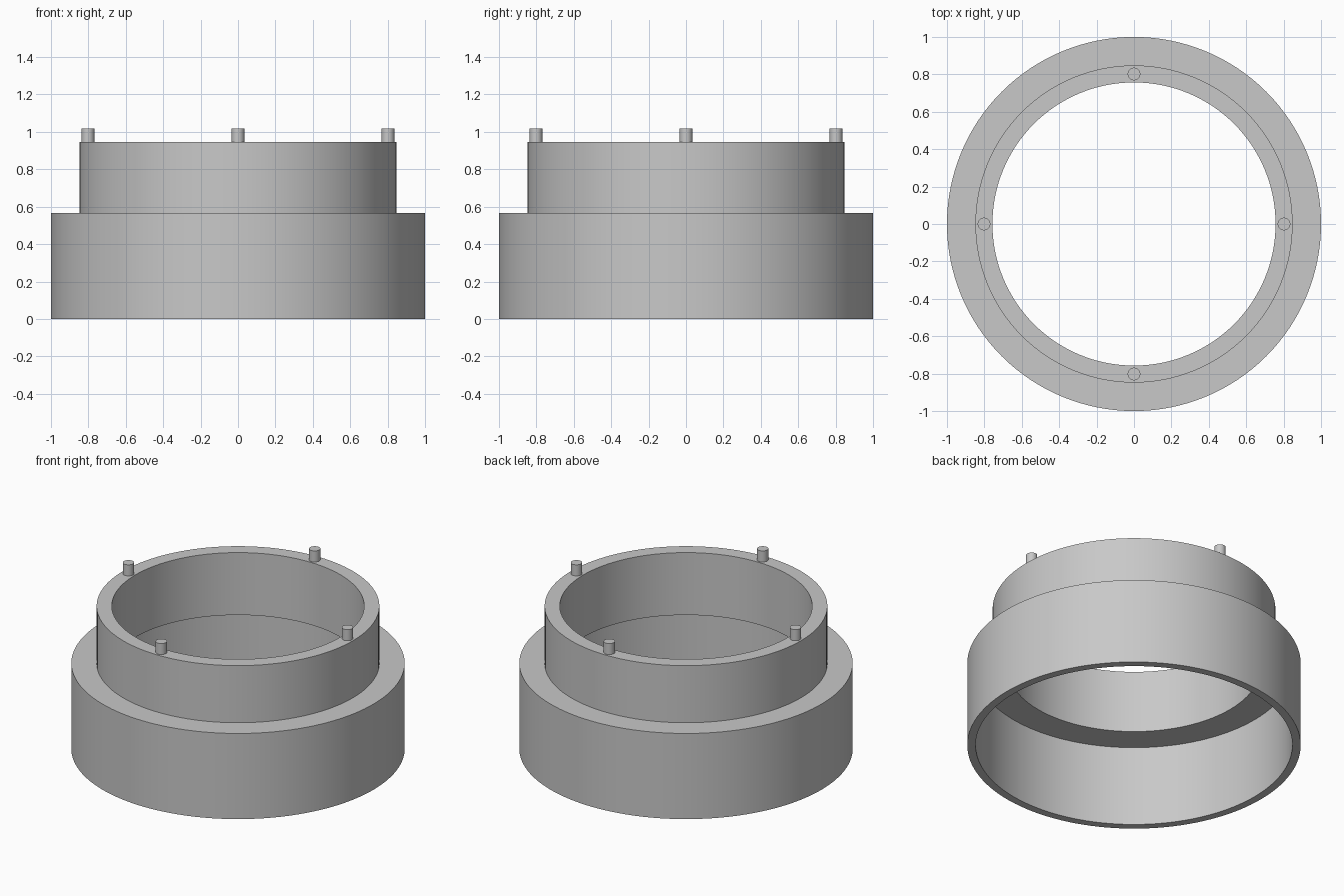
import bpy, bmesh
from math import tau, radians, cos, sin

cube = bpy.data.objects.get("Cube")
if cube:
    bpy.data.objects.remove(cube, do_unlink=True)

grey = bpy.data.materials.new("plain grey")
grey.use_nodes = True
colour = (0.58, 0.58, 0.58, 1)
grey.diffuse_color = colour
grey.node_tree.nodes["Principled BSDF"].inputs["Base Color"].default_value = colour


def finish(obj):
    obj.data.materials.append(grey)
    bpy.ops.object.select_all(action="DESELECT")
    obj.select_set(True)
    bpy.context.view_layer.objects.active = obj
    bpy.ops.object.shade_smooth_by_angle(angle=radians(30))


def lathe(name, profile, steps):
    """Spin a closed (radius, height) profile around z."""
    bm = bmesh.new()
    verts = [bm.verts.new((r, 0, z)) for r, z in profile]
    edges = [bm.edges.new((v, verts[i - 1])) for i, v in enumerate(verts)]
    bmesh.ops.spin(bm, geom=verts + edges, cent=(0, 0, 0), axis=(0, 0, 1),
                   angle=tau, steps=steps, use_merge=True)
    bmesh.ops.remove_doubles(bm, verts=bm.verts, dist=0.0001)
    bmesh.ops.recalc_face_normals(bm, faces=bm.faces)
    mesh = bpy.data.meshes.new(name)
    bm.to_mesh(mesh)
    bm.free()
    obj = bpy.data.objects.new(name, mesh)
    bpy.context.collection.objects.link(obj)
    finish(obj)


# Stepped ring: wide hollow skirt with a narrower, thicker collar above
TOP = 0.945
lathe("stepped_ring", [(1, 0), (1, 0.567), (0.848, 0.567), (0.848, TOP),
                       (0.757, TOP), (0.757, 0.532), (0.95, 0.532), (0.95, 0)], 128)

# Four locating pins on the collar rim
PIN_TOP = 1.018
for i, side in enumerate(("left", "back", "right", "front")):
    a = i * tau / 4
    bpy.ops.mesh.primitive_cylinder_add(
        vertices=32, radius=0.034, depth=PIN_TOP - TOP,
        location=(0.802 * cos(a), 0.802 * sin(a), (TOP + PIN_TOP) / 2))
    pin = bpy.context.object
    pin.name = side + "_pin"
    finish(pin)
